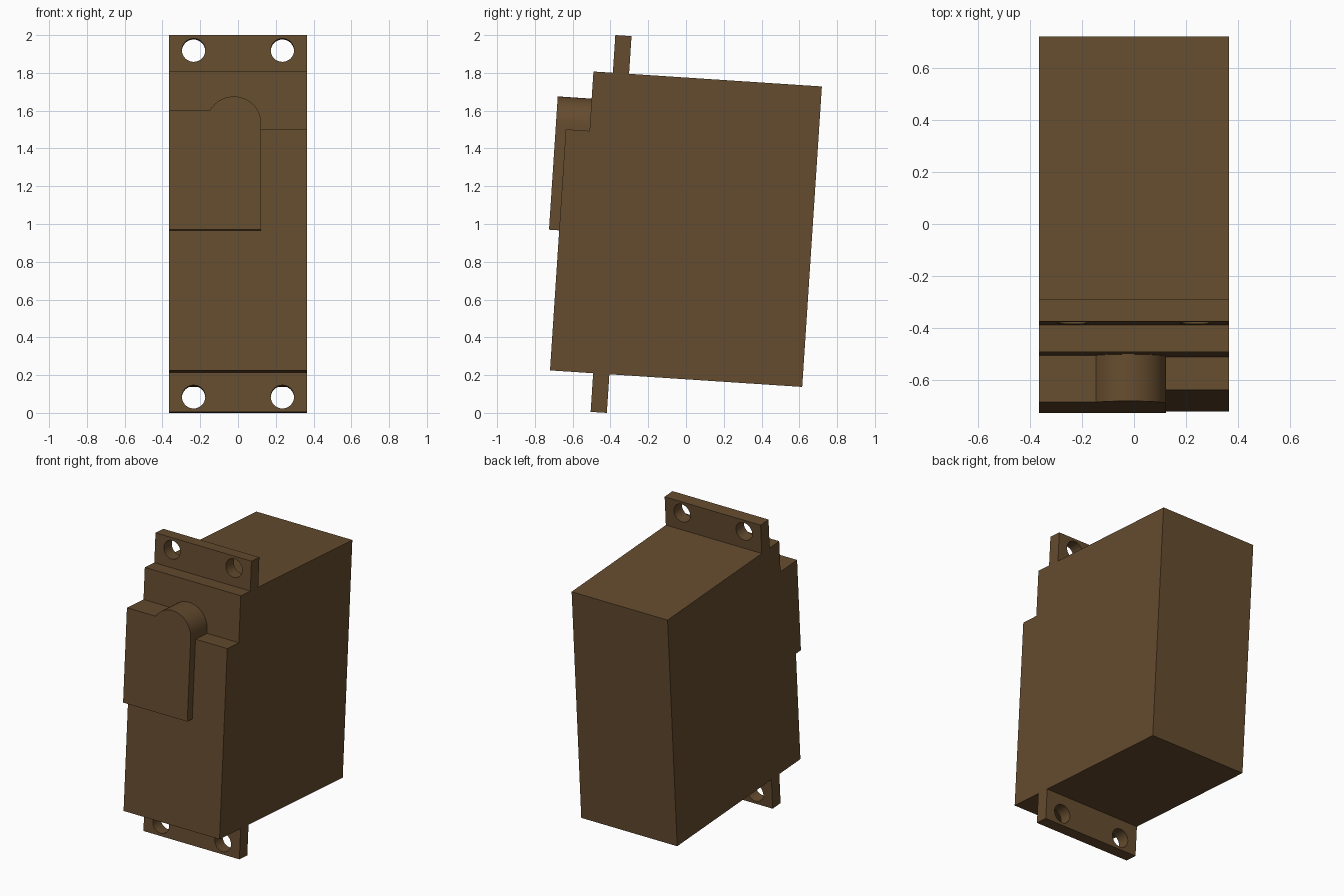
import bpy, bmesh, math
from mathutils import Matrix, Vector

if "Cube" in bpy.data.objects:
    bpy.data.objects.remove(bpy.data.objects["Cube"])

# Everything is modelled upright, then leaned back about x
LEAN = Matrix.Translation((0, -0.72, 0.225)) @ Matrix.Rotation(math.radians(-3.75), 4, 'X')
HALF = 0.364

mat = bpy.data.materials.new("brown_plastic")
mat.diffuse_color = (0.13, 0.072, 0.028, 1)
mat.use_nodes = True
mat.node_tree.nodes["Principled BSDF"].inputs["Base Color"].default_value = mat.diffuse_color


def prism(name, profile, offset):
    """Extrude a closed 3D profile along offset."""
    bm = bmesh.new()
    face = bm.faces.new([bm.verts.new(p) for p in profile])
    ext = bmesh.ops.extrude_face_region(bm, geom=[face], use_keep_orig=True)
    moved = [g for g in ext["geom"] if isinstance(g, bmesh.types.BMVert)]
    bmesh.ops.translate(bm, vec=Vector(offset), verts=moved)
    bmesh.ops.recalc_face_normals(bm, faces=bm.faces)
    mesh = bpy.data.meshes.new(name)
    bm.to_mesh(mesh)
    bm.free()
    obj = bpy.data.objects.new(name, mesh)
    bpy.context.collection.objects.link(obj)
    obj.matrix_world = LEAN
    mesh.materials.append(mat)
    return obj


def circle(x, z, r, y, n=32):
    return [(x + r * math.cos(2 * math.pi * i / n), y, z + r * math.sin(2 * math.pi * i / n))
            for i in range(n)]


def smooth(obj):
    bpy.ops.object.select_all(action='DESELECT')
    obj.select_set(True)
    bpy.context.view_layer.objects.active = obj
    bpy.ops.object.shade_smooth_by_angle(angle=math.radians(30))


# Main case with the stepped upper front edge
side = [(0, 0), (1.338, 0), (1.338, 1.594), (0.126, 1.594), (0.126, 1.279), (0, 1.279)]
prism("case", [(-HALF, y, z) for y, z in side], (2 * HALF, 0, 0))

# Raised gear cover on the front: flat left shoulder, round top on the right
cx, cz, r = -0.022, 1.305, 0.145
start = math.pi - math.asin((1.379 - cz) / r)
arc = [(cx + r * math.cos(start * i / 20), cz + r * math.sin(start * i / 20)) for i in range(21)]
cover = [(-HALF, 0.743), (cx + r, 0.743)] + arc + [(-HALF, 1.379)]
smooth(prism("gear_cover", [(x, -0.054, z) for x, z in cover], (0, 0.18, 0)))

# Mounting tabs above and below, each with two screw holes
for end, z0, z1, hole_z in (("top", 1.594, 1.794, 1.714), ("bottom", -0.205, 0, -0.125)):
    corners = [(-HALF, z0), (HALF, z0), (HALF, z1), (-HALF, z1)]
    tab = prism(end + "_mounting_tab", [(x, 0.229, z) for x, z in corners], (0, 0.086, 0))
    for label, x in (("left", -0.235), ("right", 0.235)):
        cutter = prism(f"{end}_{label}_hole_cutter", circle(x, hole_z, 0.062, 0.1), (0, 0.4, 0))
        cutter.hide_render = True
        cutter.display_type = 'WIRE'
        cut = tab.modifiers.new("screw_hole_" + label, 'BOOLEAN')
        cut.operation = 'DIFFERENCE'
        cut.solver = 'EXACT'
        cut.object = cutter
    smooth(tab)
